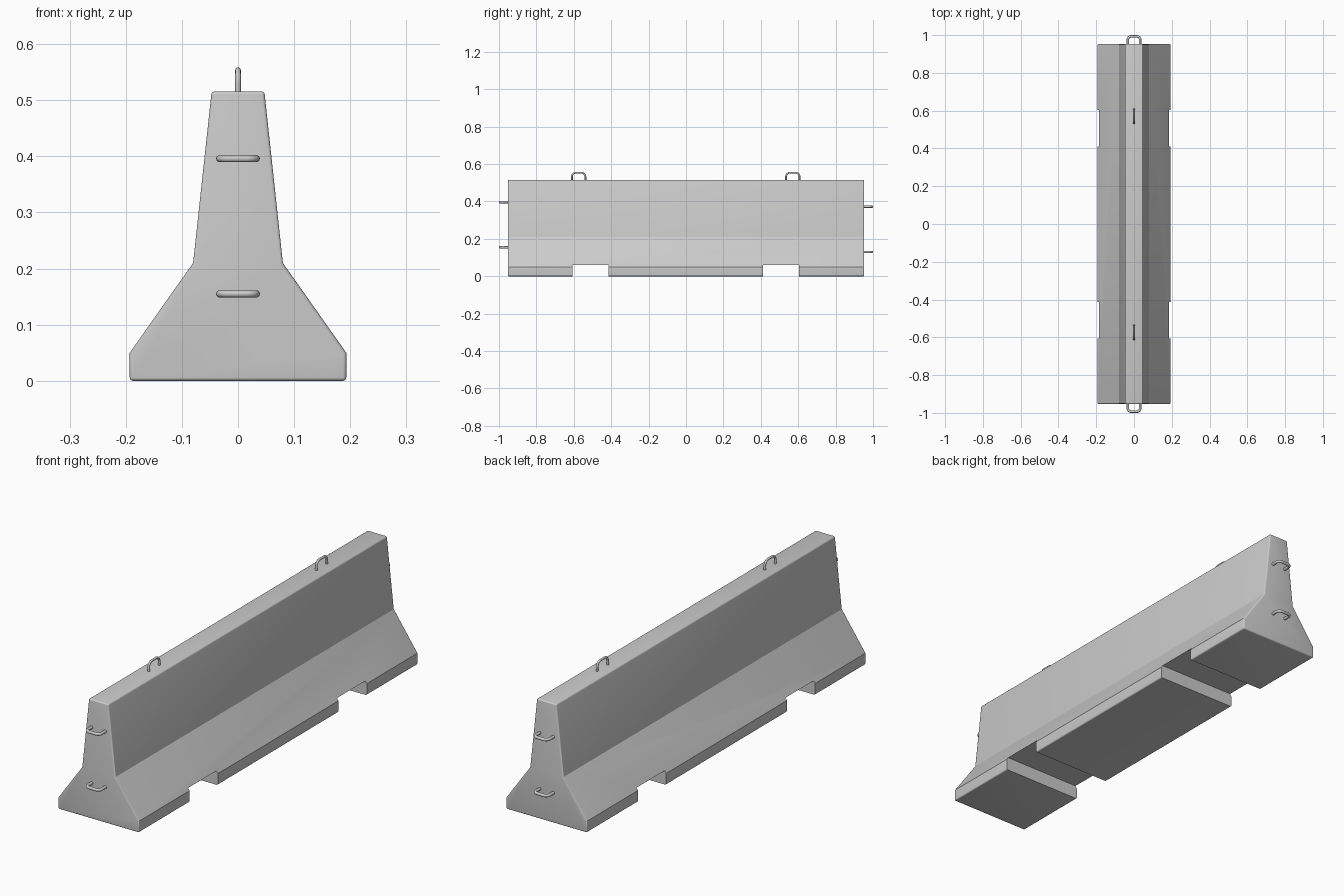
import bpy, bmesh
from math import radians, sin, cos, pi
from mathutils import Vector

if "Cube" in bpy.data.objects:
    bpy.data.objects.remove(bpy.data.objects["Cube"])

HALF = 0.953  # half length of the concrete body


def activate(obj):
    bpy.ops.object.select_all(action='DESELECT')
    obj.select_set(True)
    bpy.context.view_layer.objects.active = obj


def apply_all(obj):
    activate(obj)
    for m in list(obj.modifiers):
        bpy.ops.object.modifier_apply(modifier=m.name)


# Concrete body: stepped profile extruded along y, with softened outer edges
side = [(0.193, 0), (0.193, 0.05), (0.08, 0.21), (0.047, 0.516)]
profile = side + [(-x, z) for x, z in reversed(side)]
bm = bmesh.new()
face = bm.faces.new([bm.verts.new((x, -HALF, z)) for x, z in profile])
ext = bmesh.ops.extrude_face_region(bm, geom=[face])
bmesh.ops.translate(bm, vec=(0, 2 * HALF, 0),
                    verts=[v for v in ext['geom'] if isinstance(v, bmesh.types.BMVert)])
bmesh.ops.recalc_face_normals(bm, faces=bm.faces)
mesh = bpy.data.meshes.new("barrier_body")
bm.to_mesh(mesh)
bm.free()
body = bpy.data.objects.new("barrier_body", mesh)
bpy.context.collection.objects.link(body)
bev = body.modifiers.new("bevel", 'BEVEL')
bev.width = 0.006
bev.segments = 4
bev.limit_method = 'ANGLE'
bev.angle_limit = radians(45)

# Forklift notches through the base
cutters = []
for y in (-0.51, 0.507):
    bpy.ops.mesh.primitive_cube_add(size=1, location=(0, y, 0.01))
    cutter = bpy.context.object
    cutter.name = "notch_cutter"
    cutter.scale = (0.6, 0.193, 0.1)
    cutter.hide_render = True
    cutters.append(cutter)
    cut = body.modifiers.new("notch", 'BOOLEAN')
    cut.object = cutter
    cut.operation = 'DIFFERENCE'
    cut.solver = 'EXACT'
bpy.context.view_layer.update()
apply_all(body)
for c in cutters:
    bpy.data.objects.remove(c)
activate(body)
bpy.ops.object.shade_smooth_by_angle(angle=radians(26))


# Steel loop: rounded U standing out of a surface at base
def steel_loop(name, base, across, out, half_w, reach, corner, rad):
    base, across, out = Vector(base), Vector(across), Vector(out)
    w, r = half_w - rad, reach - rad
    half = [(w, -0.02)]
    for i in range(7):
        a = i * pi / 12
        half.append((w - corner + corner * cos(a), r - corner + corner * sin(a)))
    pts = half + [(-u, v) for u, v in reversed(half)]
    cu = bpy.data.curves.new(name, 'CURVE')
    cu.dimensions = '3D'
    cu.bevel_depth = rad
    cu.bevel_resolution = 3
    cu.use_fill_caps = True
    sp = cu.splines.new('POLY')
    sp.points.add(len(pts) - 1)
    for p, (u, v) in zip(sp.points, pts):
        p.co = (*(base + across * u + out * v), 1)
    sp.use_smooth = True
    obj = bpy.data.objects.new(name, cu)
    bpy.context.collection.objects.link(obj)
    activate(obj)
    bpy.ops.object.convert(target='MESH')


# Lifting loops on top
for y in (-0.574, 0.571):
    steel_loop("lifting_loop", (0, y, 0.516), (0, 1, 0), (0, 0, 1), 0.041, 0.043, 0.022, 0.005)

# Connecting loops on the ends, staggered in height
for s, heights in ((-1, (0.396, 0.155)), (1, (0.372, 0.13))):
    for z in heights:
        steel_loop("end_loop", (0, s * HALF, z), (1, 0, 0), (0, s, 0), 0.039, 0.047, 0.017, 0.0065)
